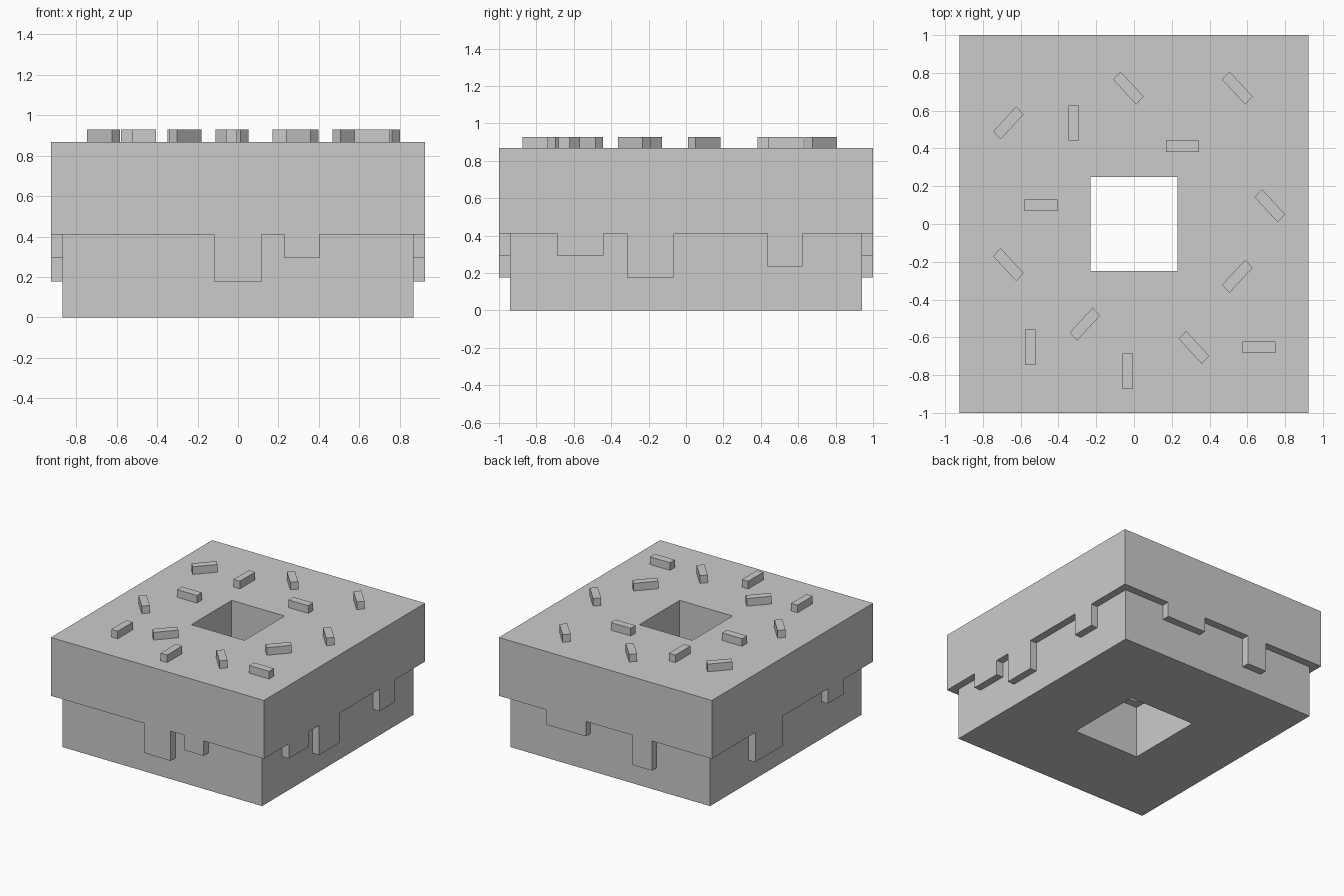
import bpy
import bmesh
from math import radians
from mathutils import Matrix

if "Cube" in bpy.data.objects:
    bpy.data.objects.remove(bpy.data.objects["Cube"])


def make_object(name, bm):
    bmesh.ops.recalc_face_normals(bm, faces=bm.faces)
    mesh = bpy.data.meshes.new(name)
    bm.to_mesh(mesh)
    bm.free()
    obj = bpy.data.objects.new(name, mesh)
    bpy.context.collection.objects.link(obj)
    return obj


def add_box(bm, lo, hi):
    centre = [(a + b) / 2 for a, b in zip(lo, hi)]
    size = [b - a for a, b in zip(lo, hi)]
    bmesh.ops.create_cube(bm, size=1, matrix=Matrix.Translation(centre) @ Matrix.Diagonal((*size, 1)))


def add_frame(bm, ox, oy, ix, iy, z0, z1):
    """Rectangular block with a rectangular through-hole."""
    signs = [(-1, -1), (1, -1), (1, 1), (-1, 1)]

    def ring(x, y, z):
        return [bm.verts.new((sx * x, sy * y, z)) for sx, sy in signs]

    loops = [ring(ox, oy, z0), ring(ox, oy, z1), ring(ix, iy, z1), ring(ix, iy, z0)]
    for a, b in zip(loops, loops[1:] + loops[:1]):
        for i in range(4):
            j = (i + 1) % 4
            bm.faces.new((a[i], a[j], b[j], b[i]))


X, Y = 0.925, 1.0        # icing half sizes
BX, BY = 0.867, 0.94     # dough half sizes
EDGE, TOP = 0.41, 0.868  # icing rim and top heights

# Dough ring
bm = bmesh.new()
add_frame(bm, BX, BY, 0.287, 0.313, 0, EDGE)
make_object("dough", bm)

# Icing slab, overhanging the dough inside and out
bm = bmesh.new()
add_frame(bm, X, Y, 0.23, 0.25, EDGE, TOP)
make_object("icing", bm)

# Icing drips on each side: start, end, lowest height
bm = bmesh.new()
for a, b, z in [(-0.118, 0.115, 0.177), (0.231, 0.402, 0.293)]:      # front
    add_box(bm, (a, -Y, z), (b, -BY, EDGE))
for a, b, z in [(-0.404, -0.235, 0.177), (0.17, 0.517, 0.293)]:      # back
    add_box(bm, (a, BY, z), (b, Y, EDGE))
for a, b, z in [(-0.69, -0.44, 0.293), (-0.315, -0.063, 0.177), (0.437, 0.622, 0.235)]:  # right
    add_box(bm, (BX, a, z), (X, b, EDGE))
for a, b, z in [(-0.63, -0.44, 0.293), (0.115, 0.46, 0.177)]:        # left
    add_box(bm, (-X, a, z), (-BX, b, EDGE))
make_object("icing_drips", bm)

# Sprinkles: x, y, angle
sprinkles = [
    (-0.665, 0.535, 45), (-0.32, 0.535, 90), (-0.03, 0.72, -45), (0.547, 0.72, -45),
    (0.257, 0.412, 0), (-0.492, 0.1, 0), (0.719, 0.097, -45), (-0.665, -0.215, -45),
    (0.547, -0.277, 45), (-0.26, -0.53, 45), (-0.55, -0.653, 90), (-0.032, -0.78, 90),
    (0.317, -0.653, -45), (0.662, -0.653, 0),
]
bm = bmesh.new()
for x, y, angle in sprinkles:
    m = (Matrix.Translation((x, y, TOP + 0.03)) @ Matrix.Diagonal((0.925, 1, 1, 1))
         @ Matrix.Rotation(radians(angle), 4, 'Z') @ Matrix.Diagonal((0.187, 0.06, 0.06, 1)))
    bmesh.ops.create_cube(bm, size=1, matrix=m)
make_object("sprinkles", bm)
